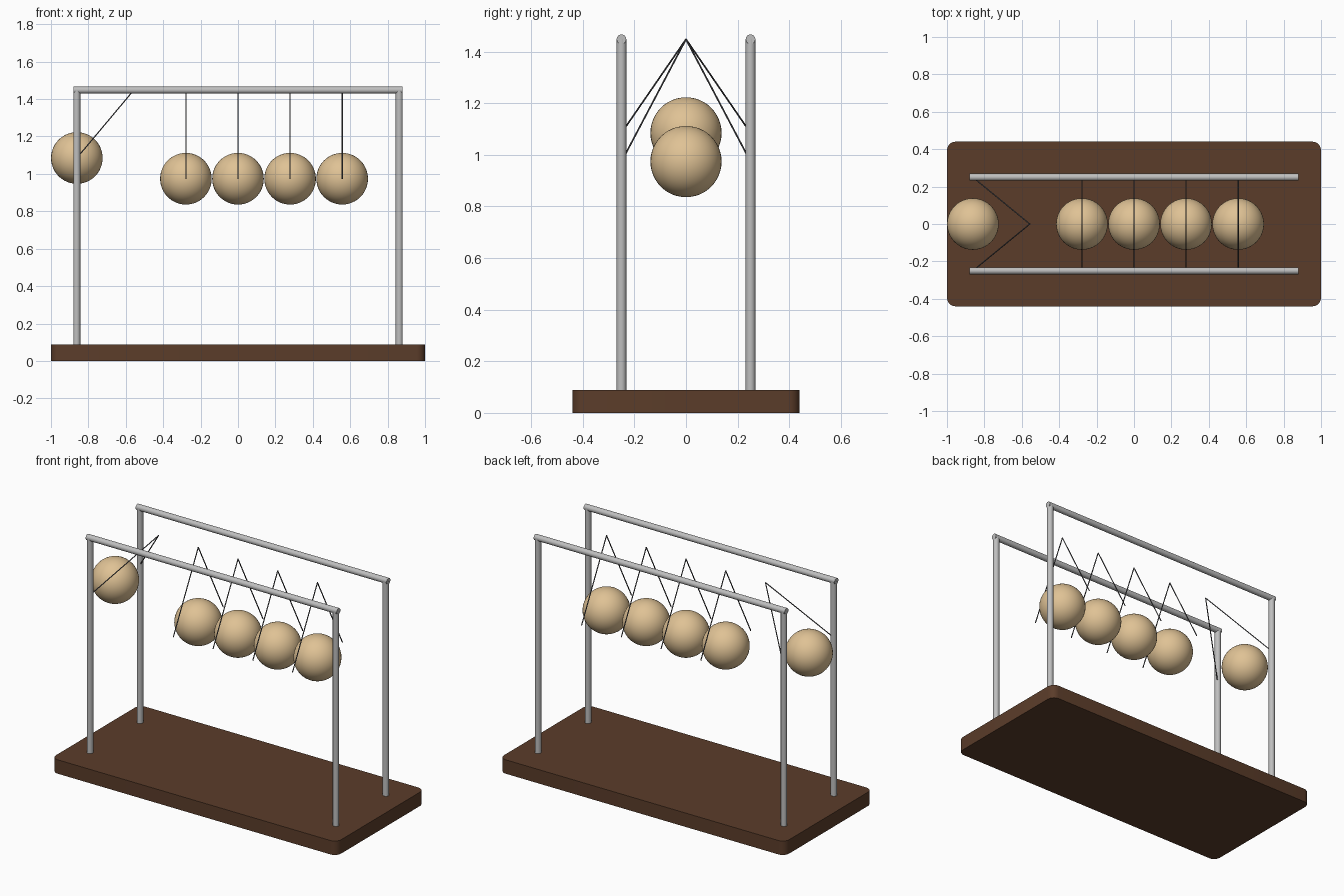
import bpy, bmesh, math
from mathutils import Vector

if "Cube" in bpy.data.objects:
    bpy.data.objects.remove(bpy.data.objects["Cube"])


def material(name, rgb):
    m = bpy.data.materials.new(name)
    m.diffuse_color = (*rgb, 1)
    m.use_nodes = True
    m.node_tree.nodes["Principled BSDF"].inputs["Base Color"].default_value = m.diffuse_color
    return m


WOOD = material("dark wood", (0.105, 0.046, 0.023))
METAL = material("grey metal", (0.52, 0.52, 0.52))
BALL = material("tan ball", (0.74, 0.54, 0.30))
CORD = material("dark cord", (0.10, 0.10, 0.11))


def rod(name, a, b, radius, sides, mat):
    """Smooth cylinder between two points."""
    a, b = Vector(a), Vector(b)
    d = b - a
    bpy.ops.mesh.primitive_cylinder_add(
        vertices=sides, radius=radius, depth=d.length, location=(a + b) / 2,
        rotation=d.to_track_quat('Z', 'Y').to_euler())
    o = bpy.context.object
    o.name = name
    o.data.materials.append(mat)
    bpy.ops.object.shade_smooth_by_angle(angle=math.radians(40))


# Base board with rounded vertical corners
W, D, H = 1.0, 0.44, 0.088
bm = bmesh.new()
bmesh.ops.create_cube(bm, size=1)
for v in bm.verts:
    v.co = (v.co.x * 2 * W, v.co.y * 2 * D, (v.co.z + 0.5) * H)
corners = [e for e in bm.edges
           if abs(e.verts[0].co.z - e.verts[1].co.z) > 0.01]
bmesh.ops.bevel(bm, geom=corners, offset=0.045, segments=5, profile=0.5,
                affect='EDGES')
mesh = bpy.data.meshes.new("base")
bm.to_mesh(mesh)
bm.free()
base = bpy.data.objects.new("base", mesh)
bpy.context.collection.objects.link(base)
mesh.materials.append(WOOD)
bpy.context.view_layer.objects.active = base
base.select_set(True)
bpy.ops.object.shade_smooth_by_angle(angle=math.radians(30))

# Frame: four posts and two top rails
TOP, POST_X, RAIL_Y, R = 1.448, 0.862, 0.25, 0.0187
for y in (-RAIL_Y, RAIL_Y):
    for x in (-POST_X, POST_X):
        rod("post", (x, y, H - 0.01), (x, y, TOP), R, 24, METAL)
    rod("rail", (-0.88, y, TOP), (0.88, y, TOP), R, 24, METAL)

# Five balls with paired cords; the first ball is swung outwards
LENGTH, SPACING = 0.474, 0.2785
for i in range(5):
    x = (i - 2) * SPACING
    swing = math.radians(40) if i == 0 else 0
    centre = Vector((x - LENGTH * math.sin(swing), 0,
                     TOP - LENGTH * math.cos(swing)))
    bpy.ops.mesh.primitive_uv_sphere_add(segments=40, ring_count=24,
                                         radius=0.138, location=centre)
    ball = bpy.context.object
    ball.name = "ball"
    ball.data.materials.append(BALL)
    bpy.ops.object.shade_smooth()
    for y in (-RAIL_Y, RAIL_Y):
        rod("cord", (x, 0, TOP), centre + Vector((0, y, 0)), 0.0032, 8, CORD)
